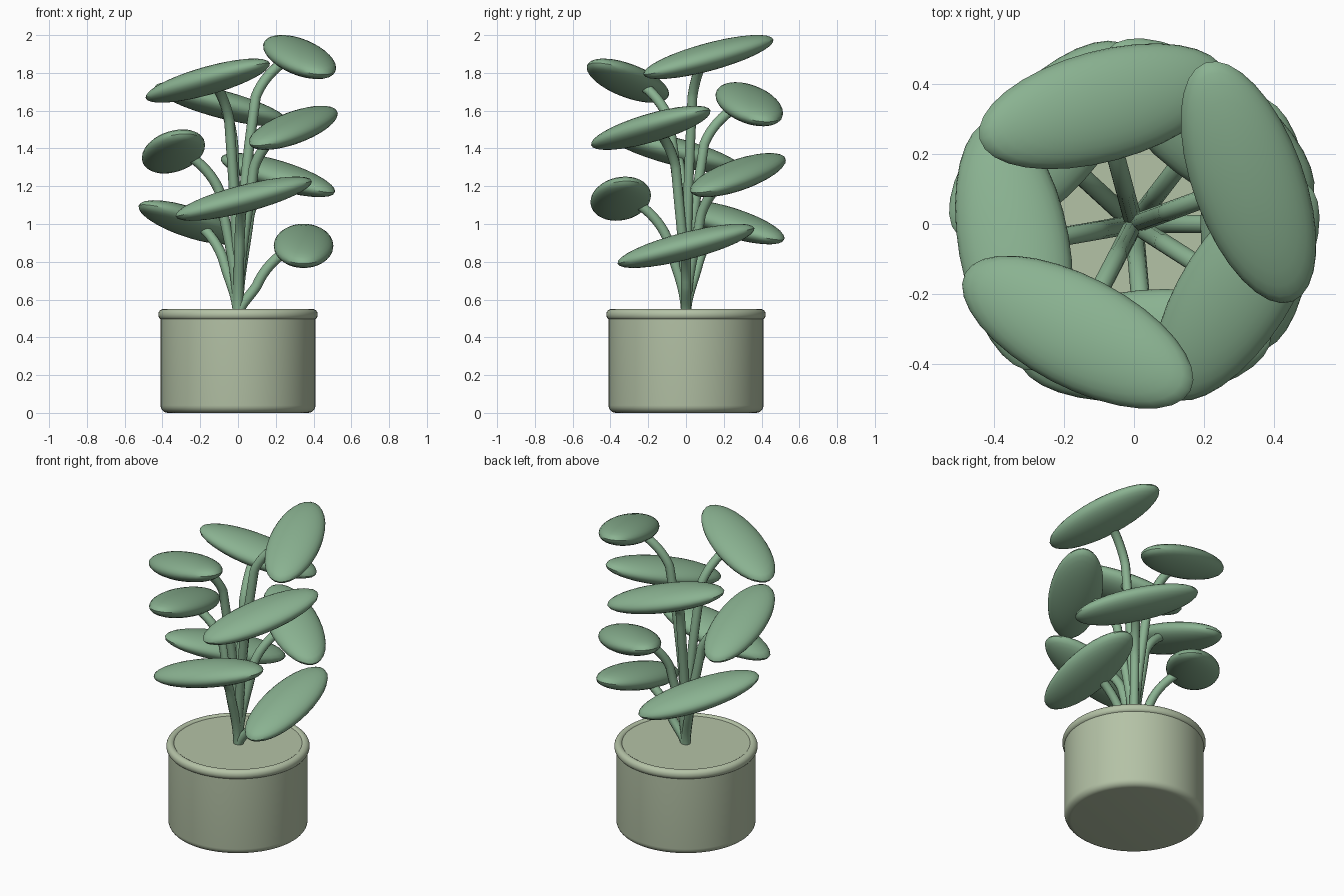
import bpy, math
from mathutils import Vector, Matrix

if "Cube" in bpy.data.objects:
    bpy.data.objects.remove(bpy.data.objects["Cube"])


def material(name, rgb):
    def lin(v):
        v /= 255
        return v / 12.92 if v < 0.04045 else ((v + 0.055) / 1.055) ** 2.4
    m = bpy.data.materials.new(name)
    m.diffuse_color = (*[lin(v) for v in rgb], 1)
    m.use_nodes = True
    m.node_tree.nodes["Principled BSDF"].inputs["Base Color"].default_value = m.diffuse_color
    return m


leaf_green = material("leaf green", (138, 178, 145))
pot_sage = material("pale sage", (180, 194, 166))


def lathe(name, profile, mat, n=64):
    """Closed surface of revolution from (radius, z) points starting and ending on the axis."""
    verts, faces = [], []
    for r, z in profile:
        for i in range(n):
            a = 2 * math.pi * i / n
            verts.append((r * math.cos(a), r * math.sin(a), z))
    for k in range(len(profile) - 1):
        for i in range(n):
            j = (i + 1) % n
            faces.append((k * n + i, k * n + j, (k + 1) * n + j, (k + 1) * n + i))
    faces.append(tuple(reversed(range(n))))
    faces.append(tuple((len(profile) - 1) * n + i for i in range(n)))
    me = bpy.data.meshes.new(name)
    me.from_pydata(verts, [], faces)
    me.materials.append(mat)
    ob = bpy.data.objects.new(name, me)
    bpy.context.collection.objects.link(ob)
    smooth(ob)
    return ob


def smooth(ob):
    bpy.ops.object.select_all(action='DESELECT')
    ob.select_set(True)
    bpy.context.view_layer.objects.active = ob
    bpy.ops.object.shade_smooth_by_angle(angle=math.radians(35))


def arc(cx, cz, r, start, end, steps=6):
    """Points along an arc, angles in degrees."""
    out = []
    for i in range(steps + 1):
        a = math.radians(start + (end - start) * i / steps)
        out.append((cx + r * math.cos(a), cz + r * math.sin(a)))
    return out


# Pot body with rounded foot, and a rolled rim around a flat fill
lathe("pot_body", arc(0.37, 0.04, 0.04, -90, 0) + [(0.41, 0.51)], pot_sage)
lathe("pot_rim", [(0.39, 0.492)] + arc(0.397, 0.517, 0.025, -90, 0, 4)
      + arc(0.394, 0.522, 0.028, 0, 90) + arc(0.394, 0.53, 0.02, 90, 180, 4), pot_sage)
lathe("pot_fill", [(0.38, 0.50), (0.38, 0.54)], pot_sage)


def stem(index, angle, h):
    """Curved tube leaving the pot upright and bending out into the leaf."""
    rise = h - 0.21 - 0.5
    knots = [  # each knot: left handle, point, right handle, as (radius, height)
        ((0, 0.45), (0, 0.5), (0, 0.5 + 0.4 * rise)),
        ((0.055, h - 0.21 - min(0.3, 0.4 * rise)), (0.1, h - 0.21), (0.14, h - 0.11)),
        ((0.24, h - 0.02), (0.32, h), (0.36, h)),
    ]
    name = f"stem_{index}"
    cu = bpy.data.curves.new(name, 'CURVE')
    cu.dimensions = '3D'
    cu.bevel_depth = 0.027
    cu.bevel_resolution = 3
    cu.use_fill_caps = True
    sp = cu.splines.new('BEZIER')
    sp.resolution_u = 10
    sp.bezier_points.add(2)

    def place(p):
        return Vector((p[0] * math.cos(angle), p[0] * math.sin(angle), p[1]))
    for bp, (left, mid, right) in zip(sp.bezier_points, knots):
        bp.handle_left_type = bp.handle_right_type = 'FREE'
        bp.handle_left, bp.co, bp.handle_right = place(left), place(mid), place(right)
    cu.materials.append(leaf_green)
    bpy.context.collection.objects.link(bpy.data.objects.new(name, cu))


def leaf(index, angle, h):
    """Flattened ellipsoid, long sideways and banked about its stem."""
    bpy.ops.mesh.primitive_uv_sphere_add(segments=32, ring_count=16, radius=1)
    ob = bpy.context.object
    ob.name = f"leaf_{index}"
    ob.data.transform(Matrix.Diagonal((0.158, 0.374, 0.0725, 1)))
    ob.rotation_euler = (math.radians(14.5), 0, angle)
    ob.location = (0.347 * math.cos(angle), 0.347 * math.sin(angle), h)
    ob.data.materials.append(leaf_green)
    smooth(ob)


# Nine leaves spiralling upward by the golden angle
for i in range(9):
    a = math.radians(137.5 * i)
    height = 0.884 + 0.125 * i
    stem(i, a, height)
    leaf(i, a, height)
